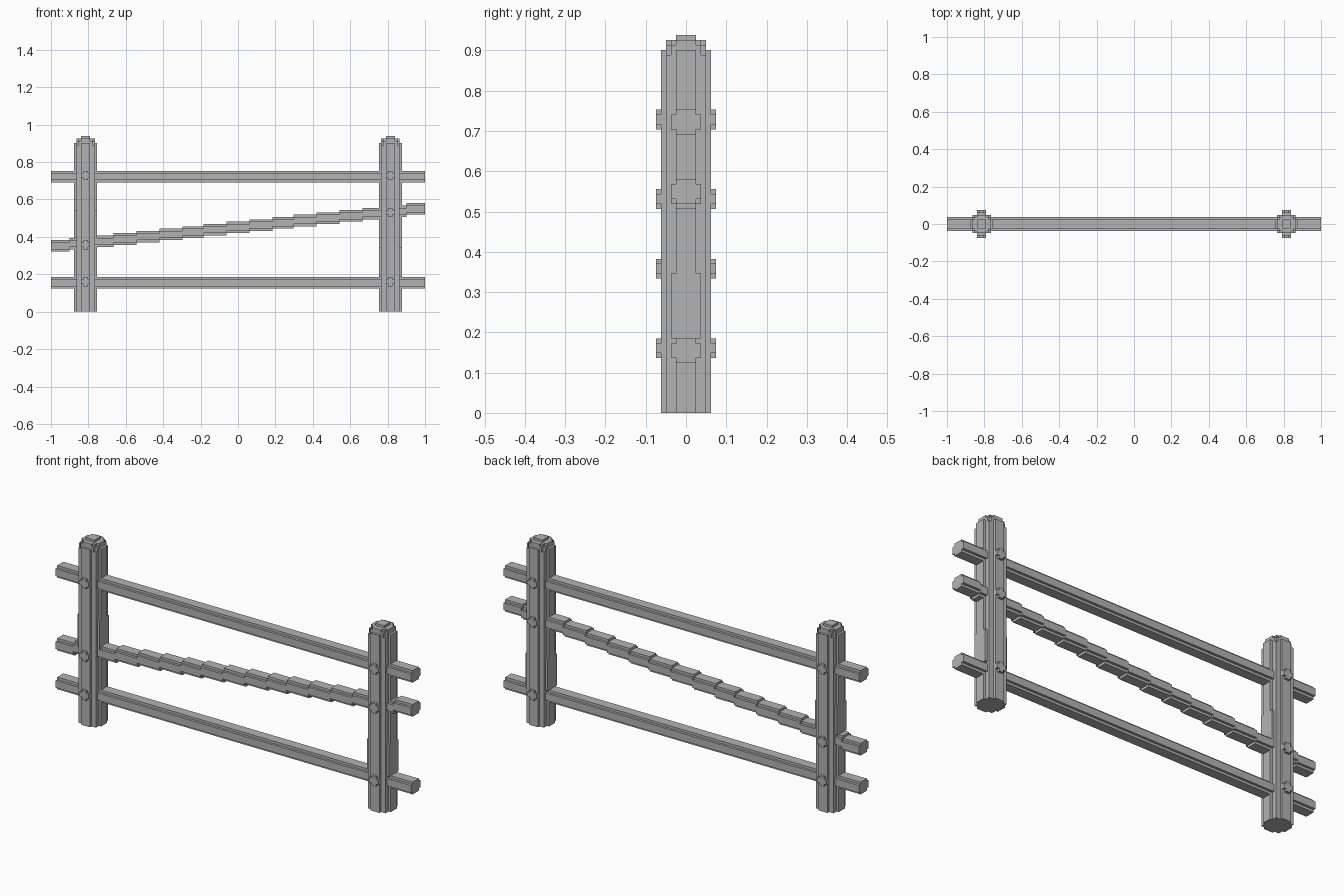
import bpy
import bmesh
from mathutils import Vector

cube = bpy.data.objects.get("Cube")
if cube:
    bpy.data.objects.remove(cube, do_unlink=True)

U = 2 / 162          # size of one block
HALF = 81            # half the fence length in blocks
POST_X = 66

grey = bpy.data.materials.new("weathered_grey")
grey.use_nodes = True
colour = (0.45, 0.45, 0.45, 1)
grey.diffuse_color = colour
grey.node_tree.nodes["Principled BSDF"].inputs["Base Color"].default_value = colour


def outline(corners):
    """Full stepped outline from the outer corners of one quadrant."""
    quad = []
    for i, (a, b) in enumerate(corners):
        if i:
            quad.append((a, corners[i - 1][1]))
        quad.append((a, b))
    half = quad + [(-a, b) for a, b in reversed(quad)]
    return half + [(-a, -b) for a, b in half]


def prism(bm, corners, axis, start, end, at=(0, 0, 0)):
    """Extrude a stepped outline along an axis, in block units."""
    def place(a, b, t):
        p = {"x": (t, a, b), "y": (b, t, a), "z": (a, b, t)}[axis]
        return (Vector(p) + Vector(at)) * U
    ring = outline(corners)
    low = [bm.verts.new(place(a, b, start)) for a, b in ring]
    high = [bm.verts.new(place(a, b, end)) for a, b in ring]
    bm.faces.new(low[::-1])
    bm.faces.new(high)
    for i in range(len(ring)):
        j = (i + 1) % len(ring)
        bm.faces.new((low[i], low[j], high[j], high[i]))


def finish(bm, name):
    bmesh.ops.recalc_face_normals(bm, faces=bm.faces)
    mesh = bpy.data.meshes.new(name)
    bm.to_mesh(mesh)
    bm.free()
    mesh.materials.append(grey)
    bpy.context.collection.objects.link(bpy.data.objects.new(name, mesh))


# Stepped cross-sections
POST = [(5, 2), (4, 4), (2, 5)]
CAP_LAYERS = [
    (72, 73, [(5, 2), (4, 3), (3, 4), (2, 5)]),
    (73, 74, [(4, 3), (3, 4)]),
    (74, 75, [(4, 2), (3, 3), (2, 4)]),
    (75, 76, [(2, 2)]),
]
RAIL = [(3, 1.5), (2, 2.5)]
BOLT = [(2, 1), (1, 2)]

# Posts with rounded caps and a flattened stretch on the sides
for side, x, flat in (("right", -POST_X, (32, 44)), ("left", POST_X, (15, 28))):
    bm = bmesh.new()
    prism(bm, POST, "z", 0, 72, (x, 0, 0))
    for z0, z1, shape in CAP_LAYERS:
        prism(bm, shape, "z", z0, z1, (x, 0, 0))
    prism(bm, [(5, 3)], "z", *flat, (x, 0, 0))
    finish(bm, side + "_post")

# Straight rails
for name, z in (("lower_rail", 12.5), ("upper_rail", 58.5)):
    bm = bmesh.new()
    prism(bm, RAIL, "x", -HALF, HALF, (0, 0, z))
    finish(bm, name)

# Sloping rail made of short stepped lengths
bm = bmesh.new()
STEPS = 15
cuts = [-HALF] + [round(-73 + 146 * k / STEPS) for k in range(STEPS + 1)] + [HALF]
for k, (x0, x1) in enumerate(zip(cuts, cuts[1:])):
    prism(bm, RAIL, "x", x0, x1, (0, 0, 28.5 + k))
finish(bm, "sloping_rail")

# Bolt heads on both faces of each post
for side, x, heights in (("right", -POST_X, (13, 29, 59)), ("left", POST_X, (13, 43, 59))):
    bm = bmesh.new()
    for z in heights:
        prism(bm, BOLT, "y", -6, -5, (x, 0, z))
        prism(bm, BOLT, "y", 5, 6, (x, 0, z))
    finish(bm, side + "_bolts")
